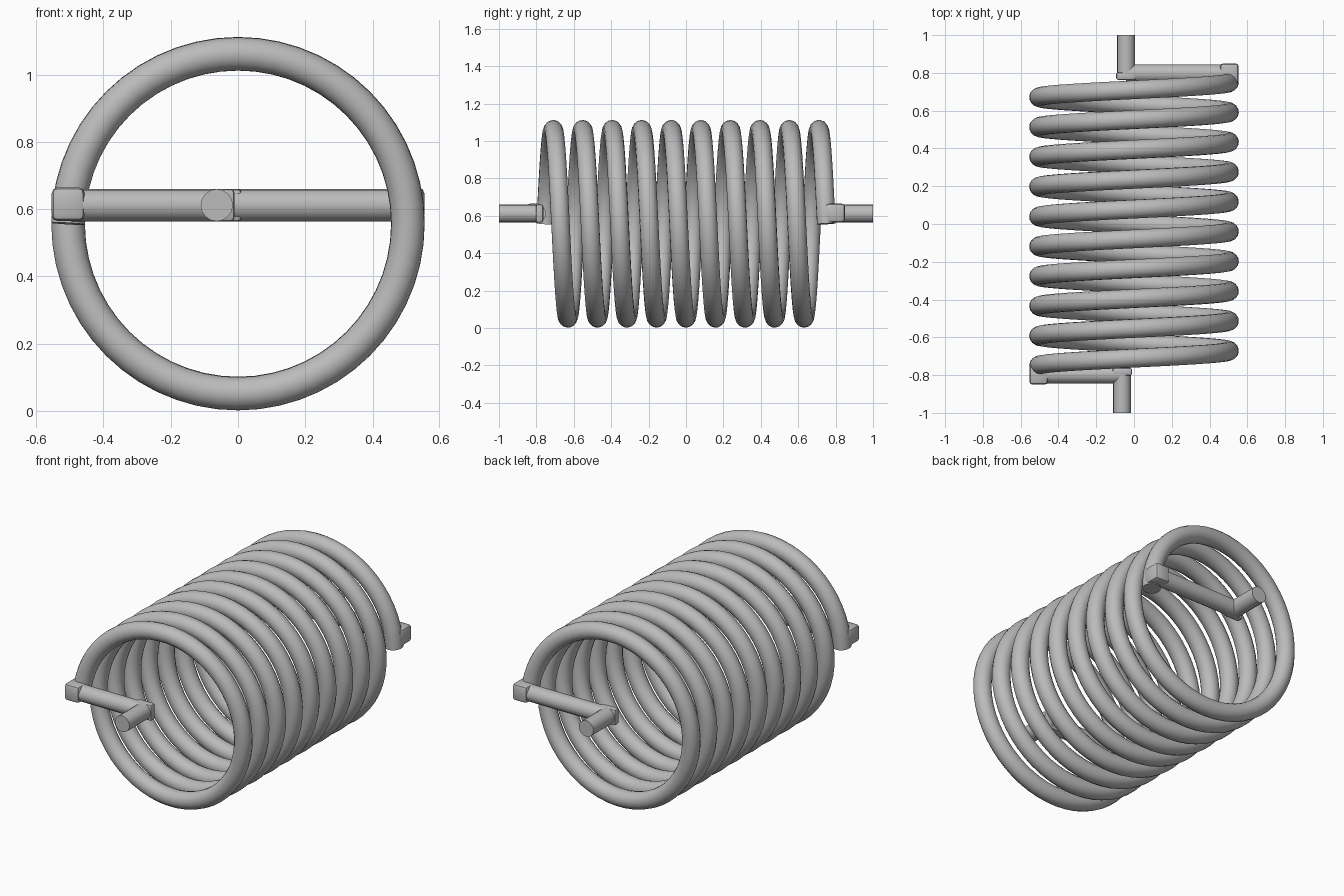
import bpy
import math
from mathutils import Vector

cube = bpy.data.objects.get("Cube")
if cube:
    bpy.data.objects.remove(cube, do_unlink=True)

# Single steel colour
steel = bpy.data.materials.new("grey_steel")
steel.use_nodes = True
colour = (0.5, 0.5, 0.5, 1)
steel.diffuse_color = colour
steel.node_tree.nodes["Principled BSDF"].inputs["Base Color"].default_value = colour

WIRE = 0.05          # wire radius
RADIUS = 0.505       # coil centre-line radius
AXIS_Z = 0.557
TURNS = 9.5
LENGTH = 1.5
BAR_Z = 0.612
BAR_Y = 0.797


def finish(obj, name):
    obj.name = name
    obj.data.materials.clear()
    obj.data.materials.append(steel)
    bpy.ops.object.select_all(action='DESELECT')
    obj.select_set(True)
    bpy.context.view_layer.objects.active = obj
    bpy.ops.object.shade_smooth_by_angle(angle=math.radians(35))
    return obj


def wire(name, points, radius):
    """Round wire with closed ends along a list of points."""
    curve = bpy.data.curves.new(name, 'CURVE')
    curve.dimensions = '3D'
    curve.bevel_depth = radius
    curve.bevel_resolution = 6
    curve.use_fill_caps = True
    spline = curve.splines.new('POLY')
    spline.points.add(len(points) - 1)
    for p, co in zip(spline.points, points):
        p.co = (*co, 1)
    obj = bpy.data.objects.new(name, curve)
    bpy.context.collection.objects.link(obj)
    bpy.ops.object.select_all(action='DESELECT')
    obj.select_set(True)
    bpy.context.view_layer.objects.active = obj
    bpy.ops.object.convert(target='MESH')
    return finish(bpy.context.object, name)


def block(name, centre, size, bevel):
    bpy.ops.mesh.primitive_cube_add(size=1, location=centre)
    obj = bpy.context.object
    obj.scale = size
    bpy.ops.object.transform_apply(location=False, rotation=False, scale=True)
    mod = obj.modifiers.new("bevel", 'BEVEL')
    mod.width = bevel
    mod.segments = 2
    bpy.ops.object.modifier_apply(modifier=mod.name)
    return finish(obj, name)


# Coil: from the left-hand front end, over the top, to the opposite back end
steps = int(TURNS * 56)
helix = []
for i in range(steps + 1):
    t = i / steps
    a = t * TURNS * math.tau
    helix.append((-RADIUS * math.cos(a), (t - 0.5) * LENGTH,
                  AXIS_Z + RADIUS * math.sin(a)))
wire("coil", helix, WIRE)

# End hooks: corner block, cross bar, elbow and straight tang
for label, side, tang_x in (("front", -1, -0.063), ("back", 1, -0.042)):
    y = side * BAR_Y
    block(label + "_corner", (side * RADIUS, y, BAR_Z + 0.003),
          (0.098, 0.108, 0.1), 0.018)
    wire(label + "_cross_bar",
         [(side * RADIUS, y, BAR_Z), (tang_x, y, BAR_Z)], 0.048)
    block(label + "_elbow", (tang_x, side * 0.783, BAR_Z),
          (0.104, 0.04, 0.096), 0.01)
    wire(label + "_tang",
         [(tang_x, side * 0.78, BAR_Z), (tang_x, side, BAR_Z)], 0.048)
